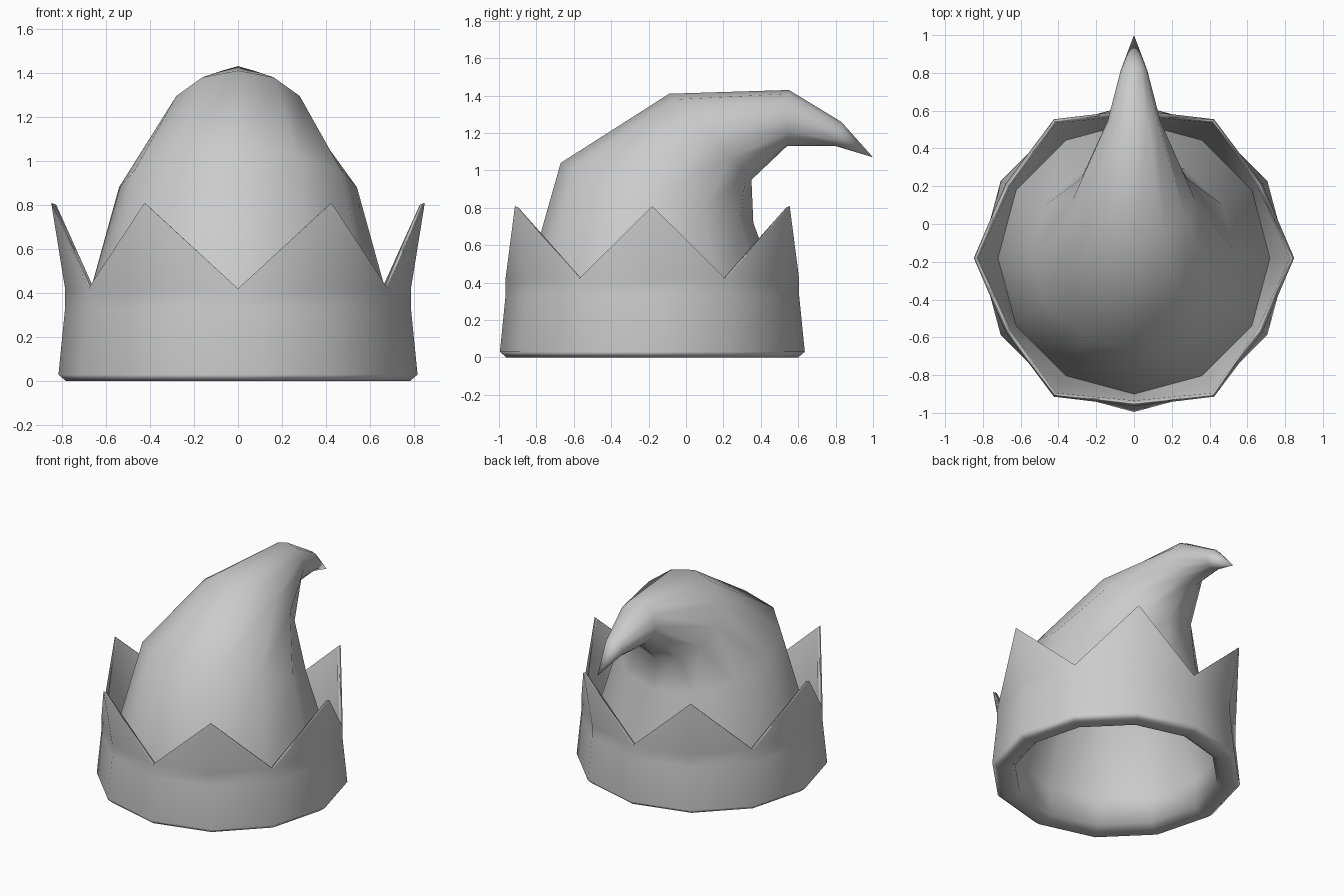
import bpy, bmesh, math
from mathutils import Vector

cube = bpy.data.objects.get("Cube")
if cube:
    bpy.data.objects.remove(cube, do_unlink=True)

SIDES = 12
CENTRE_Y = -0.18

felt = bpy.data.materials.new("grey felt")
felt.use_nodes = True
grey = (0.6, 0.6, 0.6, 1)
felt.diffuse_color = grey
felt.node_tree.nodes["Principled BSDF"].inputs["Base Color"].default_value = grey


def circle(radius, z):
    """Level ring of points around the hat's axis."""
    return oval((CENTRE_Y - radius, z), (CENTRE_Y + radius, z), radius)


def oval(front, back, width):
    """Tilted ring through a front and a back (y, z) point."""
    f, b = Vector((0, *front)), Vector((0, *back))
    mid, side = (f + b) / 2, Vector((width, 0, 0))
    angles = [math.tau * i / SIDES for i in range(SIDES)]
    return [mid + (f - mid) * math.cos(a) + side * math.sin(a) for a in angles]


def zigzag(valley, peak):
    """Ring alternating between valley and peak (radius, z)."""
    low, high = circle(*valley), circle(*peak)
    return [(high if i % 2 else low)[i] for i in range(SIDES)]


def loft(name, rings):
    """Skin a list of rings, welding points that coincide."""
    bm = bmesh.new()
    rows = [[bm.verts.new(p) for p in ring] for ring in rings]
    for lower, upper in zip(rows, rows[1:]):
        for i in range(SIDES):
            j = (i + 1) % SIDES
            bm.faces.new((lower[i], lower[j], upper[j], upper[i]))
    bmesh.ops.remove_doubles(bm, verts=bm.verts, dist=0.0005)
    for face in bm.faces:
        face.smooth = True
    mesh = bpy.data.meshes.new(name)
    bm.to_mesh(mesh)
    bm.free()
    mesh.materials.append(felt)
    obj = bpy.data.objects.new(name, mesh)
    bpy.context.collection.objects.link(obj)
    return obj


# Folded cuff: rolled hem, outer wall, pointed rim, inner wall
outer, inner = (0.785, 0.42), (0.755, 0.42)
cuff = loft("pointed_cuff", [
    circle(0.665, 0.03), circle(0.70, 0), circle(0.78, 0), circle(0.815, 0.03),
    circle(0.785, 0.33), circle(*outer),
    zigzag(outer, (0.848, 0.81)), zigzag(inner, (0.825, 0.80)),
    circle(*inner), circle(0.72, 0.23),
])
# Large faces lead the shading, so the thin rims read as soft edges
cuff.modifiers.new("soft edges", 'WEIGHTED_NORMAL')

# Floppy crown, bending back to a drooping tip, with a lining inside
tip = (1.0, 1.07)
crown = loft("crown", [
    circle(0.72, 0.03), circle(0.72, 0.23),
    oval((-0.67, 1.04), (0.36, 0.72), 0.54),
    oval((-0.09, 1.41), (0.35, 0.95), 0.323),
    oval((0.55, 1.43), (0.54, 1.13), 0.14),
    oval((0.83, 1.26), (0.80, 1.13), 0.07),
    oval(tip, tip, 0),
])
lining = crown.modifiers.new("lining", 'SOLIDIFY')
lining.thickness = 0.055
lining.offset = -1
